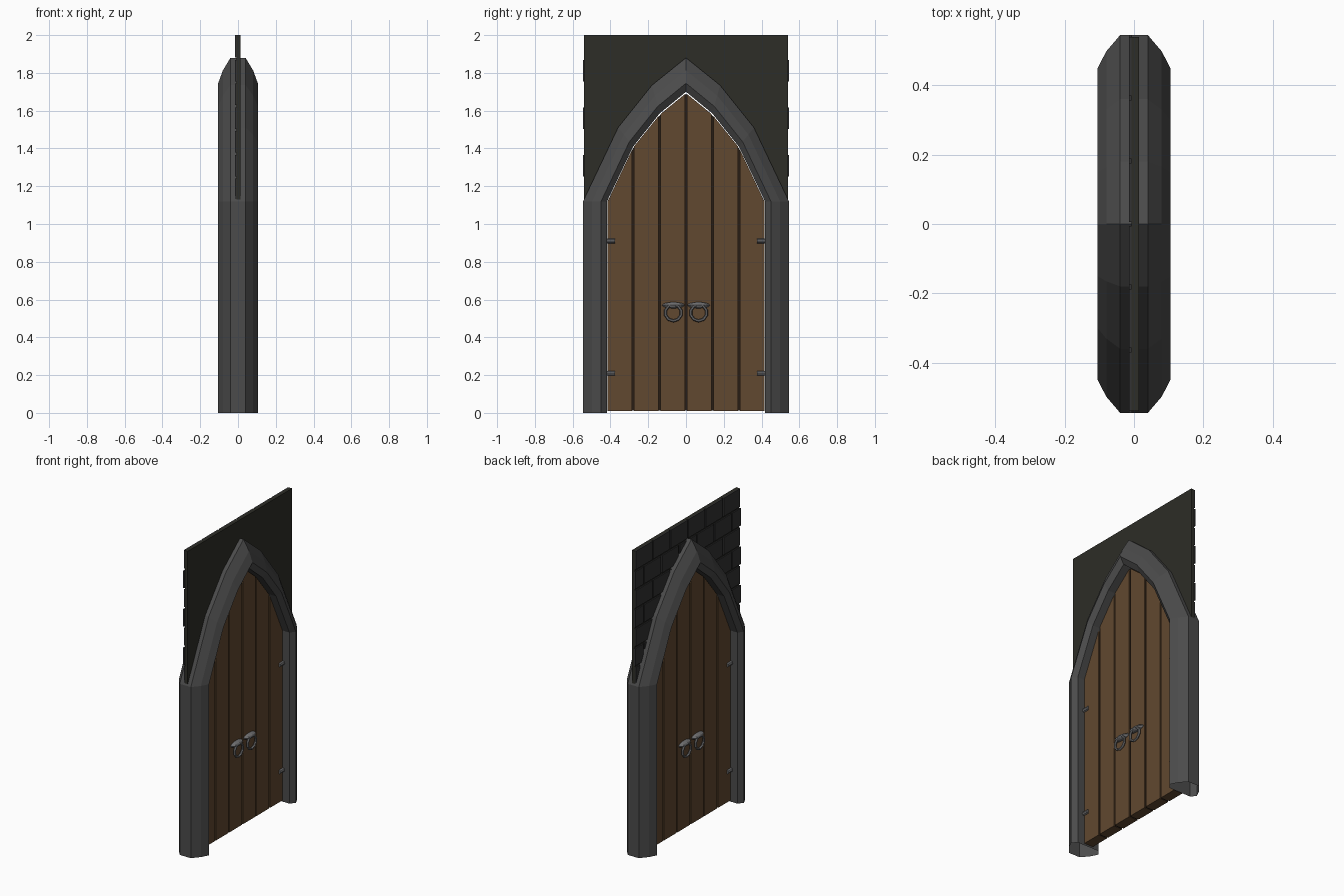
import bpy, bmesh, math
from mathutils import Matrix

if "Cube" in bpy.data.objects:
    bpy.data.objects.remove(bpy.data.objects["Cube"])

# half outlines of the pointed arch as (y, z), from the jamb foot to the apex
OUTER = [(.545, 0), (.545, 1.12), (.36, 1.51), (.18, 1.735), (0, 1.88)]
INNER = [(.418, 0), (.418, 1.12), (.28, 1.41), (.14, 1.585), (0, 1.70)]
DOOR = [(.415, 1.12), (.28, 1.405), (.14, 1.578), (0, 1.692)]


def material(name, r, g, b):
    m = bpy.data.materials.new(name)
    m.diffuse_color = (r, g, b, 1)
    m.use_nodes = True
    m.node_tree.nodes["Principled BSDF"].inputs["Base Color"].default_value = m.diffuse_color
    return m


STONE = material("stone", .07, .07, .07)
WALL = material("mortar", .026, .026, .02)
BRICK = material("brick", .032, .032, .033)
WOOD = material("wood", .12, .065, .029)
GAP = material("dark_wood", .02, .012, .007)
METAL = material("metal", .16, .16, .165)


def finish(bm, name, mat):
    bmesh.ops.recalc_face_normals(bm, faces=bm.faces)
    me = bpy.data.meshes.new(name)
    bm.to_mesh(me)
    bm.free()
    me.materials.append(mat)
    ob = bpy.data.objects.new(name, me)
    bpy.context.collection.objects.link(ob)
    return ob


def slab(bm, outline, x0, x1):
    """Extrude a (y, z) outline between two x positions."""
    f = bm.faces.new([bm.verts.new((x0, y, z)) for y, z in outline])
    ext = bmesh.ops.extrude_face_region(bm, geom=[f])["geom"]
    for v in ext:
        if isinstance(v, bmesh.types.BMVert):
            v.co.x = x1
    if f.is_valid and len(f.edges[0].link_faces) < 2:
        bm.faces.new(reversed(f.verts))


def height(path, y):
    """Arch height at y along a half outline."""
    y = abs(y)
    for (ya, za), (yb, zb) in zip(path, path[1:]):
        if yb <= y <= ya and ya != yb:
            return za + (zb - za) * (ya - y) / (ya - yb)
    return path[0][1]


def between(t):
    return [(a[0] + (b[0] - a[0]) * t, a[1] + (b[1] - a[1]) * t)
            for a, b in zip(OUTER, INNER)]


# stone arch: bevelled octagonal section swept along the outline, open at the feet
half = [(.04, 0), (.08, .37), (.105, .75), (.08, 1)]
section = half + [(-x, t) for x, t in reversed(half)]
bm = bmesh.new()
rows = []
for x, t in section:
    p = between(t)
    path = [(-y, z) for y, z in p] + p[-2::-1]
    rows.append([bm.verts.new((x, y, z)) for y, z in path])
for a, b in zip(rows, rows[1:] + rows[:1]):
    for i in range(len(a) - 1):
        bm.faces.new((a[i], a[i + 1], b[i + 1], b[i]))
finish(bm, "stone_arch", STONE)

# wall panel over the arch, plain on the +x side
mid = between(.2)[1:]
bm = bmesh.new()
slab(bm, [(-.54, 2), (-.54, 1.12)] + [(-y, z) for y, z in mid]
     + mid[-2::-1] + [(.54, 1.12), (.54, 2)], -.007, .014)
finish(bm, "wall_panel", WALL)

# bricks on the -x side, cut along the arch
bm = bmesh.new()
ROWS, W, G = 7, 1.09 / 6, .006
H = .88 / ROWS
for r in range(ROWS):
    z0, z1 = 1.12 + r * H + G, 1.12 + (r + 1) * H - (G if r < ROWS - 1 else 0)
    for c in range(7):
        a = -.545 + (c - .5 * (r % 2)) * W
        y0, y1 = max(a + G, -.545), min(a + W - G, .545)
        if y1 - y0 < .02:
            continue
        ys = [y0 + (y1 - y0) * k / 4 for k in range(5)]
        low = [max(z0, height(mid, y)) for y in ys]
        pts = [(y, z) for y, z in zip(ys, low) if z < z1 - .004]
        if len(pts) > 1:
            slab(bm, pts + [(pts[-1][0], z1), (pts[0][0], z1)], -.015, -.006)
finish(bm, "bricks", BRICK)

# door planks with a dark core showing in the gaps
bm = bmesh.new()
for s in (-1, 1):
    for y0, y1 in ((0, .14), (.14, .28), (.28, .415)):
        a, b = y0 + .006, y1 - (.006 if y1 < .4 else 0)
        slab(bm, [(s * a, .01), (s * b, .01), (s * b, height(DOOR, b)),
                  (s * a, height(DOOR, a))], -.032, .032)
finish(bm, "door_planks", WOOD)
bm = bmesh.new()
core = [(y, z - .004) for y, z in DOOR]
slab(bm, [(-.415, .012)] + [(-y, z) for y, z in core] + core[-2::-1]
     + [(.415, .012)], -.024, .024)
finish(bm, "door_core", GAP)

# ring pulls, their mounts and the hinges, on both faces and both leaves
for sx in (-1, 1):
    for sy in (-1, 1):
        bpy.ops.mesh.primitive_torus_add(
            major_segments=10, minor_segments=6, major_radius=.043, minor_radius=.008,
            location=(sx * .052, sy * .067, .53), rotation=(0, math.pi / 2, 0))
        ring = bpy.context.object
        ring.name = "ring_pull"
        ring.data.materials.append(METAL)

        bm = bmesh.new()
        bmesh.ops.create_uvsphere(
            bm, u_segments=8, v_segments=6, radius=1,
            matrix=Matrix.Translation((sx * .035, sy * .067, .57))
            @ Matrix.Diagonal((.028, .06, .017, 1)))
        finish(bm, "ring_mount", METAL)

        for z in (.21, .91):
            bm = bmesh.new()
            bmesh.ops.create_cone(
                bm, cap_ends=True, segments=8, radius1=.013, radius2=.013, depth=.042,
                matrix=Matrix.Translation((sx * .033, sy * .397, z))
                @ Matrix.Rotation(math.pi / 2, 4, 'X'))
            finish(bm, "hinge", METAL)
